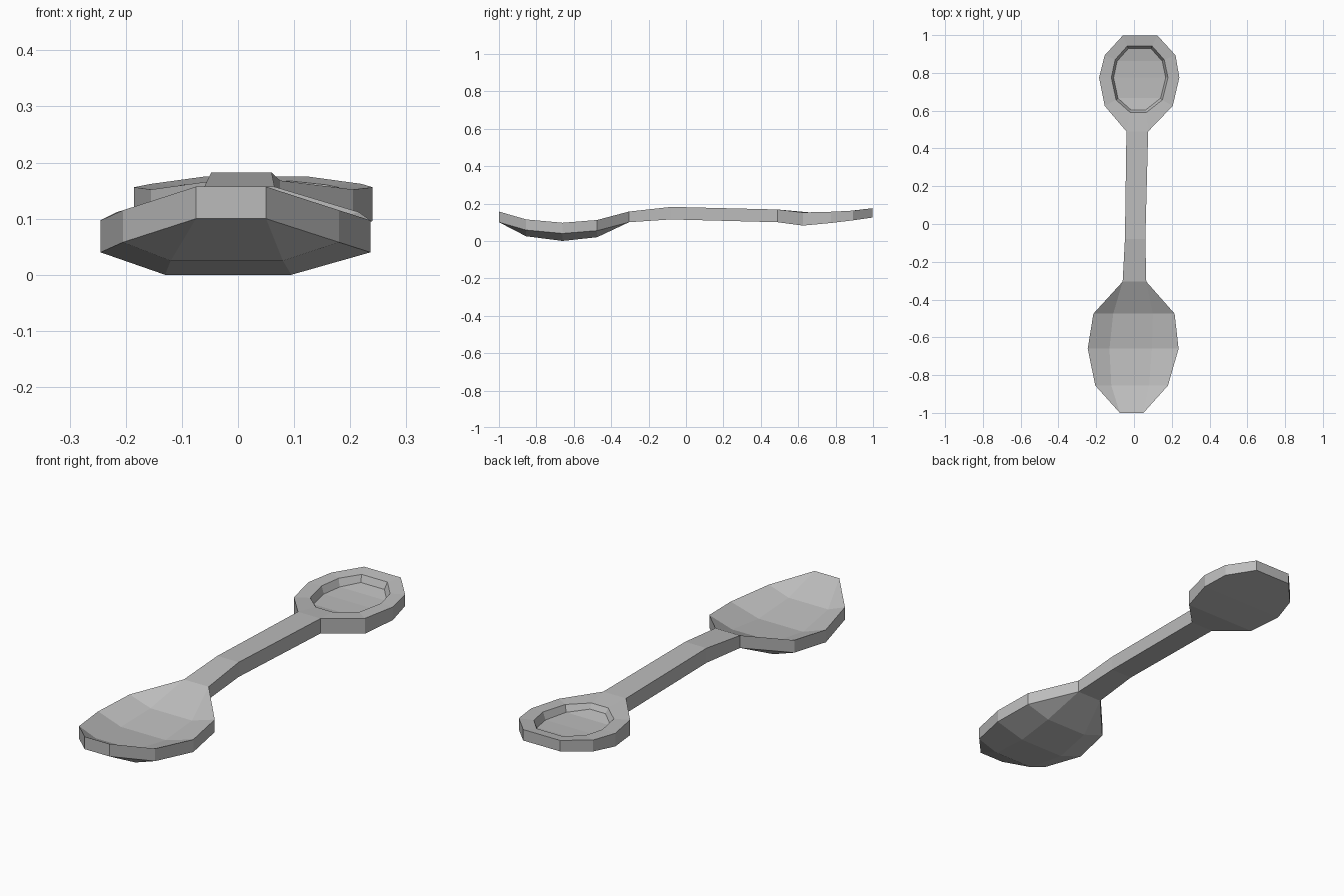
import bpy
import bmesh

cube = bpy.data.objects.get("Cube")
if cube:
    bpy.data.objects.remove(cube, do_unlink=True)

grey = bpy.data.materials.new("plain grey")
grey.use_nodes = True
colour = (0.5, 0.5, 0.5, 1)
grey.diffuse_color = colour
grey.node_tree.nodes["Principled BSDF"].inputs["Base Color"].default_value = colour


def finish(name, bm):
    """Weld the mesh, drop collapsed faces and make a flat shaded object."""
    bmesh.ops.remove_doubles(bm, verts=bm.verts[:], dist=0.0005)
    bmesh.ops.dissolve_degenerate(bm, edges=bm.edges[:], dist=0.0005)
    mesh = bpy.data.meshes.new(name)
    bm.to_mesh(mesh)
    bm.free()
    mesh.materials.append(grey)
    obj = bpy.data.objects.new(name, mesh)
    bpy.context.collection.objects.link(obj)
    return obj


def quads(bm, a, b, flip=False):
    """Faces between two equal rows of vertices."""
    for i in range(len(a) - 1):
        face = [a[i], a[i + 1], b[i + 1], b[i]]
        bm.faces.new(face[::-1] if flip else face)


def loft(name, rows, front_cap):
    """Slab through rows of (y, thickness, [(x, z), ...]), left to right."""
    bm = bmesh.new()
    tops, lows = [], []
    for y, thick, points in rows:
        tops.append([bm.verts.new((x, y, z)) for x, z in points])
        lows.append([bm.verts.new((x, y, z - thick)) for x, z in points])
    for i in range(len(rows) - 1):
        quads(bm, tops[i], tops[i + 1])
        quads(bm, lows[i], lows[i + 1], flip=True)
        for side, flip in ((0, False), (-1, True)):
            quads(bm, [lows[i][side], tops[i][side]],
                  [lows[i + 1][side], tops[i + 1][side]], flip)
    if front_cap:
        quads(bm, lows[0], tops[0])
    return finish(name, bm)


# Large bowl: y, outer left/right, floor left/right, rim height, floor height
bowl = [
    (-1.0, -0.075, 0.05, -0.075, 0.05, 0.157, 0.157),
    (-0.855, -0.205, 0.18, -0.12, 0.08, 0.115, 0.082),
    (-0.66, -0.245, 0.236, -0.13, 0.095, 0.097, 0.057),
    (-0.475, -0.215, 0.215, -0.11, 0.1, 0.112, 0.077),
    (-0.305, -0.06, 0.065, -0.06, 0.065, 0.157, 0.157),
]
loft("spoon_bowl", [(y, 0.057, [(xl, rim), (fl, low), (fr, low), (xr, rim)])
                    for y, xl, xr, fl, fr, rim, low in bowl], True)

# Handle
handle = [(-0.305, 0.057, -0.06, 0.065, 0.157), (-0.08, 0.067, -0.048, 0.06, 0.182),
          (0.49, 0.068, -0.04, 0.075, 0.168)]
loft("handle", [(y, t, [(xl, z), (xr, z)]) for y, t, xl, xr, z in handle], False)

# Small recessed end: y, left, right, top height, thickness
outer = [(0.49, -0.04, 0.075, 0.168, 0.068), (0.625, -0.155, 0.205, 0.152, 0.07),
         (0.775, -0.185, 0.24, 0.156, 0.06), (0.893, -0.155, 0.22, 0.162, 0.052),
         (0.997, -0.06, 0.125, 0.175, 0.05)]
inner = [(0.59, -0.02, 0.065, 0.157, 0.022), (0.657, -0.095, 0.15, 0.153, 0.03),
         (0.775, -0.12, 0.18, 0.156, 0.034), (0.87, -0.1, 0.16, 0.16, 0.034),
         (0.943, -0.035, 0.095, 0.167, 0.03)]


def ring(bm, rows, drop, scale=1.0):
    """Closed loop of vertices, up the right side and down the left."""
    def vert(x, y, z):
        return bm.verts.new((0.03 + (x - 0.03) * scale, 0.767 + (y - 0.767) * scale, z))
    right = [vert(xr, y, z - t * drop) for y, xl, xr, z, t in rows]
    left = [vert(xl, y, z - t * drop) for y, xl, xr, z, t in rows]
    return right + left[::-1]


def strips(bm, loop, flip):
    """Fill a loop with quads running across from right to left."""
    half = len(loop) // 2
    quads(bm, loop[:half], loop[:half - 1:-1], flip)


bm = bmesh.new()
base, rim = ring(bm, outer, 1), ring(bm, outer, 0)
lip, floor = ring(bm, inner, 0), ring(bm, inner, 1, 0.92)
for low, high in ((rim, lip), (lip, floor)):
    quads(bm, low + low[:1], high + high[:1])
# Outer wall, left open where the handle joins
quads(bm, base, rim)
strips(bm, floor, False)
strips(bm, base, True)
finish("handle_end", bm)
